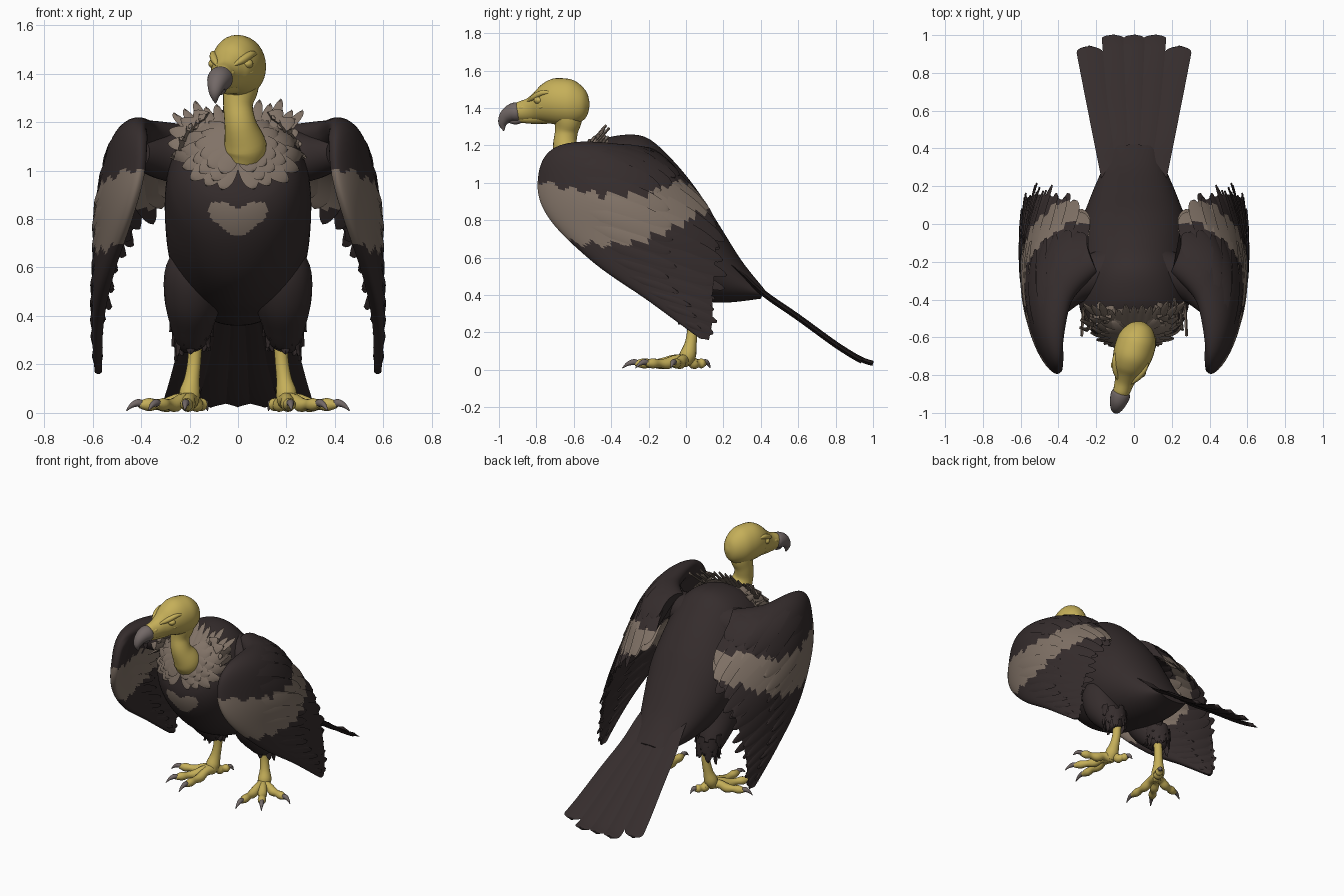
import bpy, bmesh, math, random
from mathutils import Vector as V, Matrix
from mathutils.bvhtree import BVHTree

random.seed(4)
if "Cube" in bpy.data.objects:
    bpy.data.objects.remove(bpy.data.objects["Cube"])


def material(name, rgb):
    m = bpy.data.materials.new(name)
    m.use_nodes = True
    m.diffuse_color = (*rgb, 1)
    m.node_tree.nodes["Principled BSDF"].inputs["Base Color"].default_value = (*rgb, 1)
    return m


DARK = material("dark plumage", (.036, .026, .026))
TAN = material("tan plumage", (.22, .17, .135))
SKIN = material("yellow skin", (.56, .43, .1))
HORN = material("grey horn", (.17, .14, .135))


def curve(pts, u):
    """Smooth curve through tuples, u from 0 to 1."""
    n = len(pts) - 1
    i = min(int(u * n), n - 1)
    f = u * n - i
    a, b, c, d = (pts[max(0, min(n, i + k))] for k in (-1, 0, 1, 2))
    return [q + .5 * f * (r - p + f * (2 * p - 5 * q + 4 * r - s + f * (3 * (q - r) + s - p)))
            for p, q, r, s in zip(a, b, c, d)]


class Part:
    """Collects lofted pieces into one mesh."""

    def __init__(self):
        self.v, self.f = [], []

    def loft(self, rings):
        o, n = len(self.v), len(rings[0])
        for r in rings:
            self.v += [V(p) for p in r]
        for i in range(len(rings) - 1):
            for j in range(n):
                a, b = o + i * n, o + (i + 1) * n
                k = (j + 1) % n
                self.f.append((a + j, a + k, b + k, b + j))
        self.f.append(tuple(range(o, o + n))[::-1])
        e = o + (len(rings) - 1) * n
        self.f.append(tuple(range(e, e + n)))

    def tube(self, pts, steps=16, sides=16):
        c = [curve(pts, i / steps) for i in range(steps + 1)]
        p = [V(q[:3]) for q in c]
        whole = (p[-1] - p[0]).normalized()
        ref = V((1, 0, 0)) if abs(whole.x) < .7 else V((0, 1, 0))
        rings = []
        for i, q in enumerate(p):
            t = (p[min(i + 1, steps)] - p[max(i - 1, 0)]).normalized()
            a = t.cross(ref).normalized()
            b = t.cross(a)
            r = max(c[i][3], .002)
            rings.append([q + r * (a * math.cos(w) + b * math.sin(w))
                          for w in (math.tau * k / sides for k in range(sides))])
        self.loft(rings)

    def blade(self, pts, side, width, thick=.007, root=.6, tip=.2):
        """Feather: flat strip with a rounded tip, points bunched towards it."""
        n, rings = len(pts) - 1, []
        for i, p in enumerate(pts):
            u = ease(i / n)
            w = width * (root + (1 - root) * min(1, u / .7))
            if u > 1 - tip:
                w *= math.sqrt(max(.01, 1 - ((u - 1 + tip) / tip) ** 2))
            t = pts[min(i + 1, n)] - pts[max(i - 1, 0)]
            up = side.cross(t).normalized() * thick
            rings.append([p + side * w, p + up, p - side * w, p - up])
        self.loft(rings)

    def finish(self, name, mats, rule=None, mirror=False, angle=50):
        m = bpy.data.meshes.new(name)
        m.from_pydata([(-p.x, p.y, p.z) if mirror else p for p in self.v], [], self.f)
        bm = bmesh.new()
        bm.from_mesh(m)
        bmesh.ops.recalc_face_normals(bm, faces=bm.faces)
        bm.to_mesh(m)
        bm.free()
        for x in mats:
            m.materials.append(x)
        if rule:
            for p in m.polygons:
                p.material_index = int(rule(p.center))
        ob = bpy.data.objects.new(name, m)
        bpy.context.collection.objects.link(ob)
        bpy.ops.object.select_all(action='DESELECT')
        ob.select_set(True)
        bpy.context.view_layer.objects.active = ob
        bpy.ops.object.shade_smooth_by_angle(angle=math.radians(angle))


def ease(u):
    return 1 - (1 - u) ** 1.4


def along(n):
    return [ease(i / n) for i in range(n + 1)]


# Body: back y, z / belly y, z / half width
SECTIONS = [(-.61, 1.09, -.625, 1.0, .04), (-.5, 1.2, -.64, .85, .2), (-.38, 1.25, -.58, .7, .275),
            (-.22, 1.245, -.45, .55, .3), (-.08, 1.13, -.28, .45, .3), (.06, .96, -.1, .4, .285),
            (.18, .77, .05, .37, .24), (.3, .58, .22, .36, .18), (.42, .43, .4, .38, .11)]


def body_ring(u):
    uy, uz, dy, dz, w = curve(SECTIONS, u)
    c, h = V((0, (uy + dy) / 2, (uz + dz) / 2)), V((0, (uy - dy) / 2, (uz - dz) / 2))
    return [c + h * math.sin(a) + V((w * math.cos(a), 0, 0))
            for a in (math.tau * k / 100 for k in range(100))]


def chest_mark(c):
    x = abs(c.x)
    patch = x < .12 and .73 + .8 * max(0, x - .02) < c.z < .87 - .6 * max(0, .05 - x)
    bib = (x / .23) ** 2 + ((c.z - 1.1) / .15) ** 2 < 1 and (x > .05 or c.z > 1.02)
    return c.y < -.45 and (patch or bib)


body = Part()
body.loft([body_ring(i / 130) for i in range(131)])
body.finish("body", [DARK, TAN], chest_mark)
skin_tree = BVHTree.FromPolygons(body.v, body.f)


def on_chest(x, z, lift):
    hit = skin_tree.ray_cast(V((x, -2, z)), V((0, 1, 0)))[0]
    y = hit.y if hit and hit.y < -.36 else -.6 + .75 * (z - 1.1) + .8 * x * x
    return V((x, y - lift, z))


# Ruff: overlapping rings of pointed feathers around the neck base
ruff = Part()
for row, (r0, r1, count) in enumerate([(.35, 1.0, 24), (.25, .8, 20), (.2, .6, 16)]):
    for k in range(count):
        a = math.tau * (k + .5 * row) / count
        if math.sin(a) < -.97 or math.sin(a) > .75:
            continue
        far = r1 * random.uniform(.92, 1.08)
        pts = []
        for u in along(9):
            r = r0 + (far - r0) * u
            pts.append(on_chest(.275 * r * math.cos(a), 1.11 + .205 * r * math.sin(a),
                                .006 + .01 * row + .015 * u))
        side = (pts[-1] - pts[0]).cross(V((0, 1, -.4))).normalized()
        ruff.blade(pts, side, .042, .008, .8, .75)
for k in range(13):
    x = (k - 6) * .034
    rise = .15 - abs(x) * .3 + random.uniform(-.03, .015)
    pts = [V((x * (1 + .3 * u), -.545 + 1.6 * x * x + .85 * rise * u, 1.17 + rise * u)) for u in along(7)]
    ruff.blade(pts, V((1, 0, 0)), .024, .007, .9, .7)
ruff.finish("neck_ruff", [TAN])

# Neck
neck = Part()
neck.tube([(.025, -.59, 1.04, .075), (.03, -.605, 1.1, .088), (.01, -.645, 1.19, .066),
           (0, -.64, 1.27, .061), (.01, -.63, 1.34, .074), (.01, -.64, 1.42, .08)], 24, 28)
neck.finish("neck", [SKIN])

# Head, in a frame whose forward axis is turned to one side
TURN = Matrix.Translation((.003, -.66, 0)) @ Matrix.Rotation(math.radians(-17), 4, 'Z')


def place(part):
    part.v = [TURN @ p for p in part.v]
    return part


def head_ring(u, table):
    d, z, rx, rz = curve(table, u)
    return [V((rx * math.cos(a), -d, z + rz * math.sin(a)))
            for a in (math.tau * k / 32 for k in range(32))]


SKULL = [(-.148, 1.42, .01, .012), (-.125, 1.42, .06, .075), (-.065, 1.428, .098, .118),
         (0, 1.433, .106, .126), (.06, 1.435, .1, .12), (.115, 1.425, .084, .1),
         (.155, 1.407, .063, .078), (.2, 1.39, .049, .06), (.25, 1.382, .043, .05), (.265, 1.38, .03, .035)]
head = Part()
head.loft([head_ring(i / 36, SKULL) for i in range(37)])
head.tube([(0, -.08, 1.365, .05), (0, -.16, 1.35, .036), (0, -.24, 1.345, .022), (0, -.26, 1.345, .01)])
for s in (-1, 1):
    # Brow ridge, lower lid and nostril bump
    head.tube([(s * .088, -.04, 1.482, .006), (s * .082, -.09, 1.48, .014), (s * .062, -.14, 1.458, .016),
               (s * .035, -.185, 1.434, .005)])
    head.tube([(s * .09, -.07, 1.414, .004), (s * .08, -.1, 1.404, .008), (s * .06, -.14, 1.41, .004)])
    head.tube([(s * .035, -.19, 1.408, .006), (s * .036, -.215, 1.402, .012), (s * .034, -.24, 1.398, .006)])
place(head).finish("head", [SKIN])
eyes = Part()
for s in (-1, 1):
    eyes.tube([(s * .069, -.112, 1.417, .005), (s * .069, -.112, 1.428, .021), (s * .069, -.112, 1.441, .027),
               (s * .069, -.112, 1.454, .021), (s * .069, -.112, 1.465, .005)])
place(eyes).finish("eyes", [SKIN])

beak = Part()
beak.tube([(0, -.225, 1.384, .035), (0, -.25, 1.38, .051), (0, -.285, 1.373, .048), (0, -.318, 1.35, .037),
           (0, -.335, 1.315, .023), (0, -.328, 1.278, .003)], 24, 20)
beak.tube([(0, -.22, 1.342, .018), (0, -.265, 1.333, .022), (0, -.3, 1.328, .008)])
place(beak).finish("beak", [HORN])

# Wings: surface between a leading and a trailing edge, bulged outward
LEAD = [(.2, -.27, 1.12), (.335, -.42, 1.15), (.385, -.71, 1.17), (.395, -.79, 1.0),
        (.445, -.73, .81), (.525, -.5, .58), (.57, -.2, .37), (.575, .1, .15)]
TRAIL = [(.25, .02, .95), (.33, .1, .87), (.42, .14, .77), (.485, .155, .66),
         (.53, .15, .52), (.56, .14, .38), (.57, .14, .26), (.575, .12, .15)]
BULGE = [(.02, 0, .05), (.05, 0, .07), (.09, 0, .075), (.115, 0, .03),
         (.08, 0, .01), (.038, 0, 0), (.014, 0, 0), (0, 0, 0)]


def wing_point(s, t):
    a, b, m = (V(curve(c, s)) for c in (LEAD, TRAIL, BULGE))
    return a.lerp(b, t) + 4 * t * (1 - t) * m


def wing_frame(s, t):
    e = .01
    ds = wing_point(min(1, s + e), t) - wing_point(max(0, s - e), t)
    dt = wing_point(s, t + e) - wing_point(s, t - e)
    return ds.normalized(), ds.cross(dt).normalized()


def wing_surface(s, t, face=1, lift=0):
    c = min(t, 1)
    th = .24 * (1 - .85 * s) * math.sqrt(c) * (1 - c) ** 2 + .004
    return wing_point(s, t) + wing_frame(s, t)[1] * face * (th + lift)


def tan_band(c):
    rear = .15 * max(0, c.y + .2) - .04 * abs((c.y * 9) % 1 - .5) * 2
    top = .96 + .06 * ((c.y + .35) / .4) ** 2 + rear
    low = .69 + .45 * (c.y + .45) ** 2 + rear
    return low < c.z < top and c.x ** 2 > .06


wing = Part()
N = 40
wing.loft([[wing_surface(s, (j / N) ** 1.7) for j in range(N + 1)] +
           [wing_surface(s, (j / N) ** 1.7, -1) for j in range(N - 1, 0, -1)]
           for s in (.98 * i / 90 for i in range(91))])
# Shoulder joining the wing to the body
wing.tube([(.1, -.24, 1.06, .13), (.22, -.28, 1.055, .115), (.32, -.34, 1.055, .09), (.41, -.44, 1.07, .06)], 20, 24)
feathers = Part()
for face in (1, -1):
    # Long flight feathers under a row of coverts, roots sunk into the wing
    for count, t0, t1, width, lift in ((13, .3, 1.04, .06, .003), (15, .2, .72, .05, .007)):
        for k in range(count):
            s = .03 + .92 * (k + .5) / count
            end = t1 + random.uniform(-.05, .04)
            pts = [wing_surface(s, t0 + (end - t0) * u, face, lift - .016 * (1 - u) ** 2) for u in along(20)]
            side = wing_frame(s, (t0 + end) / 2)[0]
            feathers.blade(pts, side, width * (1.1 - .55 * s), .005, .8, .3)
for name, flip in (("left", False), ("right", True)):
    wing.finish(name + "_wing", [DARK, TAN], tan_band, flip)
    feathers.finish(name + "_wing_feathers", [DARK, TAN], tan_band, flip)

# Tail fan
tail = Part()
PATH = [(.16, .64), (.3, .52), (.42, .41), (.6, .285), (.8, .14), (.93, .06), (1, .035)]
for x, end, w in ((-.245, .85, .072), (.245, .85, .072), (-.11, 1, .06), (.11, 1, .06), (0, 1, .056)):
    pts = []
    for t in along(36):
        y, z = curve(PATH, end * t)
        u = (y - .16) / .84
        pts.append(V((x * (.36 + .66 * u), y, z - .15 * x * x)))
    tail.blade(pts, V((1, 0, 0)), w, .013, .95, .07)
tail.finish("tail_feathers", [DARK])

# Legs
thigh, shank, claws = Part(), Part(), Part()
thigh.tube([(.15, -.16, .72, .06), (.175, -.14, .6, .12), (.185, -.1, .48, .12), (.19, -.03, .37, .092),
            (.19, .02, .29, .062), (.185, .03, .26, .04)], 24, 24)
for k in range(24):
    a = math.tau * k * .382
    out = V((math.cos(a), math.sin(a), 0))
    top, drop = .335 + .004 * k, random.uniform(.08, .12)
    pts = [V((.19, .1 - .28 * (top - .1), top - drop * u)) + out * (.06 + .001 * k + .006 * u) for u in along(6)]
    thigh.blade(pts, V((-out.y, out.x, 0)), .026, .008, .9, .7)
shank.tube([(.175, .035, .32, .03), (.18, .035, .22, .028), (.19, .025, .14, .032),
            (.2, .01, .08, .044), (.2, -.01, .04, .036)])
HUB = V((.198, -.005, .05))
for x, y in ((.46, -.08), (.37, -.27), (.22, -.34), (.125, .13)):
    tip = V((x, y, .02))
    span = tip - HUB
    toe = [(0, .0, .036), (.2, .008, .027), (.36, -.006, .03), (.52, .0, .022), (.66, .004, .027), (.8, .008, .014)]
    shank.tube([(*(HUB + span * u + V((0, 0, dz))), r) for u, dz, r in toe], 18, 12)
    nail = [(.74, .006, .014), (.82, .016, .016), (.92, .008, .01), (1, -.011, .002)]
    claws.tube([(*(HUB + span * u + V((0, 0, dz))), r) for u, dz, r in nail], 10, 10)
for name, flip in (("left", False), ("right", True)):
    thigh.finish(name + "_thigh", [DARK], None, flip)
    shank.finish(name + "_leg_and_toes", [SKIN], None, flip)
    claws.finish(name + "_claws", [HORN], None, flip)
